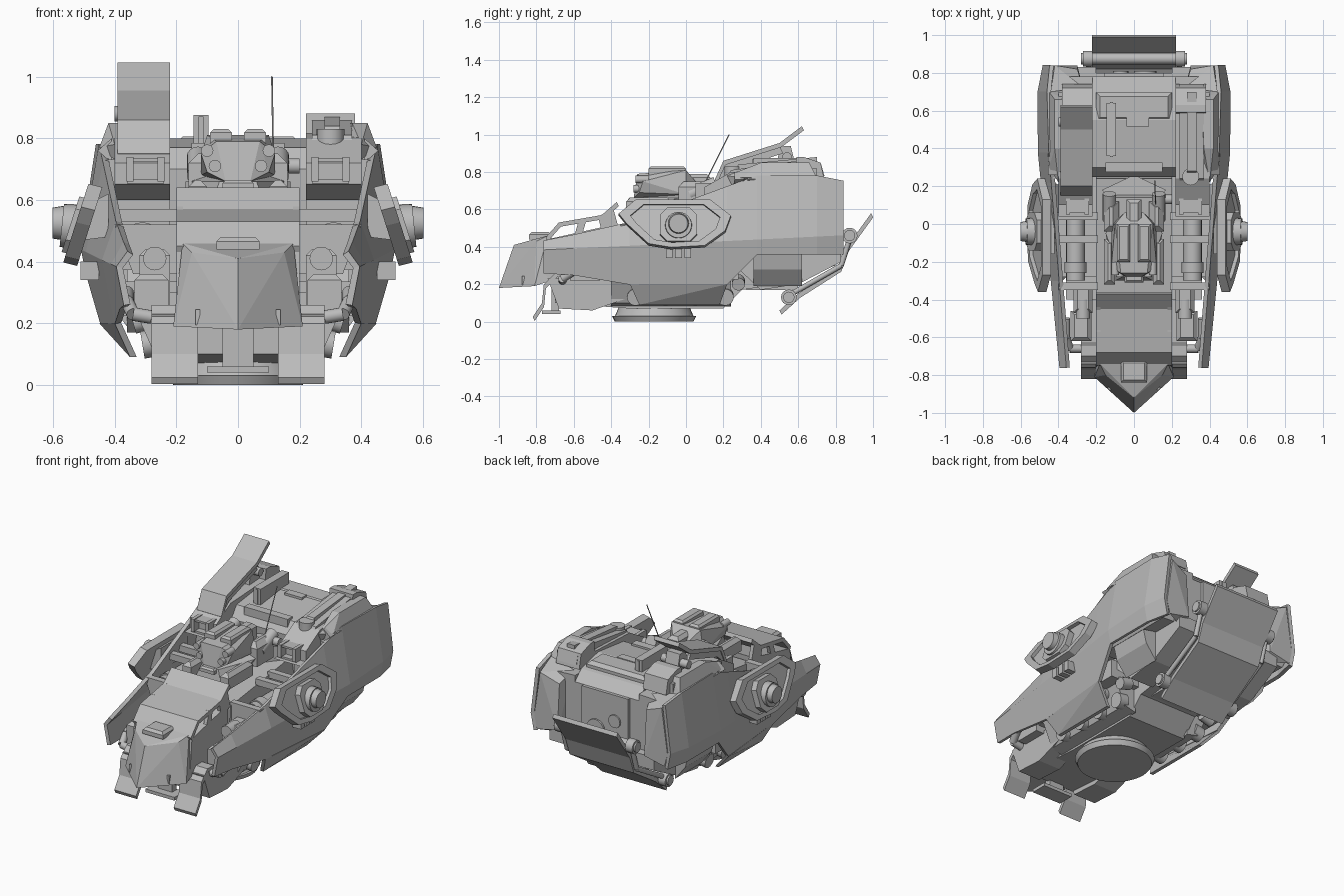
import bpy, bmesh
from mathutils import Vector

cube = bpy.data.objects.get("Cube")
if cube:
    bpy.data.objects.remove(cube)

SHADE = (.5, .5, .5, 1)
grey = bpy.data.materials.new("plain grey")
grey.use_nodes = True
grey.diffuse_color = SHADE
grey.node_tree.nodes["Principled BSDF"].inputs["Base Color"].default_value = SHADE

LEFT, RIGHT = 1, -1
SIDES = (LEFT, RIGHT)
HALF = .2     # half width of the central hull
SHEET = .022  # armour sheet thickness


def finish(name, bm):
    bmesh.ops.recalc_face_normals(bm, faces=bm.faces)
    mesh = bpy.data.meshes.new(name)
    bm.to_mesh(mesh)
    bm.free()
    mesh.materials.append(grey)
    part = bpy.data.objects.new(name, mesh)
    bpy.context.collection.objects.link(part)
    return part


def hull(name, points, side=LEFT):
    """Convex block around points, mirrored for the right side."""
    bm = bmesh.new()
    verts = [bm.verts.new((x * side, y, z)) for x, y, z in points]
    result = bmesh.ops.convex_hull(bm, input=verts)
    spare = {v for v in result["geom_interior"] + result["geom_unused"]
             if isinstance(v, bmesh.types.BMVert)}
    bmesh.ops.delete(bm, geom=list(spare), context='VERTS')
    bmesh.ops.dissolve_limit(bm, angle_limit=.02, verts=bm.verts, edges=bm.edges)
    return finish(name, bm)


def sym(points):
    return points + [(-x, y, z) for x, y, z in points]


def box(name, at, size, side=LEFT, taper=0):
    """Box around a centre point, with its top edges drawn in by taper."""
    points = []
    for i in SIDES:
        for j in SIDES:
            x, y, z = (size[0] / 2, size[1] / 2, size[2] / 2)
            points += [(at[0] + i * x, at[1] + j * y, at[2] + h) for h in (-z, z - taper)]
            points.append((at[0] + i * (x - taper), at[1] + j * (y - taper), at[2] + z))
    return hull(name, points, side)


def extrude(name, points, offset):
    bm = bmesh.new()
    face = bm.faces.new([bm.verts.new(p) for p in points])
    result = bmesh.ops.extrude_face_region(bm, geom=[face])
    moved = [v for v in result["geom"] if isinstance(v, bmesh.types.BMVert)]
    bmesh.ops.translate(bm, vec=offset, verts=moved)
    return finish(name, bm)


def across(name, profile, start, end, side=LEFT):
    """Side profile of (y, z) points run across x."""
    return extrude(name, [(start * side, y, z) for y, z in profile], ((end - start) * side, 0, 0))


def along(name, section, start, end, side=LEFT):
    """Cross-section of (x, z) points run along y."""
    return extrude(name, [(x * side, start, z) for x, z in section], (0, end - start, 0))


def bent_sheet(name, path, start, end, side=LEFT):
    under = [(y + SHEET / 2, z - SHEET) for y, z in reversed(path)]
    return across(name, path + under, start, end, side)


def rod(name, start, end, radius, side=LEFT, tip=None, sides=16):
    """Cylinder between two points, tapering to the tip radius."""
    a, b = [Vector((p[0] * side, p[1], p[2])) for p in (start, end)]
    bm = bmesh.new()
    bmesh.ops.create_cone(bm, cap_ends=True, segments=sides, radius1=radius,
                          radius2=tip or radius, depth=(b - a).length)
    bmesh.ops.rotate(bm, verts=bm.verts, matrix=(b - a).to_track_quat('Z', 'Y').to_matrix())
    bmesh.ops.translate(bm, verts=bm.verts, vec=(a + b) / 2)
    part = finish(name, bm)
    for face in part.data.polygons:
        face.use_smooth = len(face.vertices) == 4
    return part


def pipe(name, points, radius, side):
    for start, end in zip(points, points[1:]):
        rod(name, start, end, radius, side)


# Hover base disc and lower hull
rod("base_disc", (0, -.17, 0), (0, -.17, .03), .21, tip=.225, sides=40)
rod("base_ring", (0, -.17, .03), (0, -.17, .1), .21, tip=.18, sides=40)
across("lower_hull", [(-.7, .1), (-.3, .07), (.2, .07), (.3, .17), (.5, .2),
                      (.8, .3), (.8, .4), (-.4, .4), (-.7, .26)], -HALF, HALF)
box("belly_vent", at=(0, .46, .23), size=(.28, .28, .12))

# Nose wedge with its ridge and intake
hull("nose", sym([(0, -1, .18), (0, -.92, .41), (.21, -.81, .19), (.15, -.8, .43),
                  (.18, -.74, .46), (HALF, -.72, .22)]))
box("nose_intake", at=(0, -.78, .46), size=(.14, .12, .04), taper=.015)
box("front_recess_post", at=(0, -.7, .12), size=(.1, .04, .16))
box("front_recess_sill", at=(0, -.72, .05), size=(.2, .1, .02))

# Front body and raised bonnet
across("front_body", [(-.76, .22), (-.74, .44), (-.38, .52), (-.4, .2)], -HALF, HALF)
bent_sheet("bonnet_roof", [(-.75, .45), (-.68, .53), (-.45, .57), (-.37, .64)], -HALF, HALF)
for side in SIDES:
    across("bonnet_post", [(-.6, .45), (-.57, .55), (-.53, .55), (-.56, .45)], HALF - SHEET, HALF, side)
    across("bonnet_cheek", [(-.45, .48), (-.47, .56), (-.39, .61), (-.36, .5)], HALF - SHEET, HALF, side)
    box("nose_slot", at=(.13, -.87, .22), size=(.015, .015, .05), side=side)

# Cockpit tub, rear hull and its deck
across("cockpit_tub", [(-.38, .3), (-.36, .5), (.24, .58), (.3, .3)], -HALF, HALF)
hull("cockpit_peak", sym([(x, y, z) for x, y in ((0, .26), (.17, .18), (.1, .12)) for z in (.55, .66)]))
across("rear_hull", [(.27, .3), (.25, .7), (.3, .77), (.55, .8), (.72, .76),
                     (.78, .7), (.78, .3), (.5, .2)], -.22, .22)
box("deck_panel", at=(0, .3, .76), size=(.3, .05, .05))
box("deck_hatch", at=(.02, .54, .79), size=(.12, .05, .04))
box("deck_rear_step", at=(0, .62, .78), size=(.4, .15, .05), taper=.02)
box("deck_fin", at=(-.12, .5, .81), size=(.05, .28, .13))
box("deck_fin_core", at=(-.12, .5, .82), size=(.015, .29, .1))
box("rear_door", at=(0, .78, .5), size=(.32, .04, .4))
rod("large_door_hatch", (.06, .79, .46), (.06, .81, .46), .06)
rod("small_door_hatch", (-.07, .79, .54), (-.07, .81, .54), .04)

# Folding rear ramp with rollers and struts
bent_sheet("ramp", [(.5, .06), (.6, .15), (.82, .29), (.86, .4), (.99, .58)], -HALF - SHEET, HALF + SHEET)
for y, z in ((.875, .46), (.55, .13)):
    rod("ramp_roller", (-.28, y, z), (.28, y, z), .03)
    for side in SIDES:
        rod("roller_cap", (.22, y, z), (.27, y, z), .042, side)
for side in SIDES:
    pipe("ramp_strut", [(.24, .88, .46), (.24, .83, .3), (.24, .55, .14)], .014, side)


def armour_row(y, low):
    """Top edge, knuckle and low edge of the side armour at y."""
    rear = max(0, y - .7) / 5
    top = min(.78, max(.64 + .37 * y, .58 + .2 * y)) - rear
    knuckle = min(.5, .46 + .1 * y) - rear, .42 + .05 * y
    return [(min(.45, .41 + .08 * y) - rear / 2, top), knuckle,
            (knuckle[0] - (knuckle[1] - low) / 5, low)]


for side in SIDES:
    # Side armour sheet and its skirt
    bm = bmesh.new()
    rows = [[bm.verts.new((x * side, y, z)) for x, z in armour_row(y, low)]
            for y, low in ((-.76, .26), (-.6, .25), (-.3, .2), (.22, .2), (.38, .36), (.7, .36), (.84, .36))]
    for a, b in zip(rows, rows[1:]):
        for i in range(2):
            bm.faces.new((a[i], a[i + 1], b[i + 1], b[i]))
    armour = finish("side_armour", bm)
    thick = armour.modifiers.new("thickness", 'SOLIDIFY')
    thick.thickness = SHEET
    thick.offset = 0
    hull("armour_skirt", [(x + inset, y, z) for inset in (0, -SHEET)
                          for x, y, z in ((.4, -.3, .2), (.45, .22, .2), (.35, -.25, .09), (.35, .18, .09))], side)

    # Rear shoulder, corner guard and underbelly
    along("rear_shoulder", [(.22, .74), (.22, .38), (.44, .37), (.48, .45), (.43, .73)], .24, .78, side)
    hull("rear_corner_guard", [(.3, .84, .4), (.3, .82, .68), (.27, .72, .74), (.42, .84, .73),
                               (.46, .84, .45), (.44, .84, .37), (.28, .76, .36), (.44, .7, .77)], side)
    across("rear_underbelly", [(.26, .3), (.4, .17), (.6, .2), (.83, .32), (.83, .4), (.3, .4)],
           HALF, .36, side)
    along("underbelly_side", [(.36, .19), (.43, .28), (.45, .36), (.34, .38)], .36, .62, side)

    # Launcher pod with its slotted front, fairing and louvres
    across("pod_base", [(.1, .63), (.1, .72), (.24, .8), (.7, .82), (.7, .63)], .22, .4, side)
    across("pod_lip", [(.16, .6), (.04, .65), (.2, .66)], .22, .4, side)
    for x in (.25, .35):
        box("pod_slot_cheek", at=(x, .1, .7), size=(SHEET, .1, .08), side=side)
    for z in (.66, .73):
        box("pod_slot_bar", at=(.3, .1, z), size=(.12, .08, .012), side=side)
    hull("pod_fairing", [(.37, .4, .85), (.42, .4, .85), (.45, .3, .77), (.36, .2, .7), (.4, .22, .78),
                         (.42, .66, .85), (.36, .66, .85), (.45, .7, .77), (.36, .72, .7)], side)
    for i in range(6):
        start = .26 + i * .07
        along("armour_louvre", [(.41, .8), (.455, .76), (.41, .72)], start, start + .05, side)
    across("pod_rear_box", [(.58, .76), (.59, .88), (.63, .88), (.72, .85), (.74, .76)], .22, .38, side)

    # Tilted side shield: plate, frame, boss and hub
    def tilted(y, z, out):
        return (.455 + (.645 - z) * .32 + out, y, z + out / 4)

    def inner(y, z, scale):
        return (-.05 + (y + .05) * scale, .52 + (z - .52) * scale)

    oval = [(-.36, .57), (-.32, .52), (-.2, .41), (-.08, .39), (.1, .4), (.21, .48), (.24, .56), (.13, .645), (-.27, .645)]
    hull("shield_plate", [tilted(y, z, out) for y, z in oval for out in (-.015, .01)], side)
    for a, b in zip(oval, oval[1:] + oval[:1]):
        quad = [a, b, inner(*a, .8), inner(*b, .8)]
        hull("shield_frame", [tilted(y, z, out) for y, z in quad for out in (0, .03)], side)
    boss = [(y, z) for y in (-.14, .06) for z in (.46, .56)] + [(y, z) for y in (-.1, .02) for z in (.42, .6)]
    hull("shield_boss", [tilted(y, z, out) for y, z in boss for out in (0, .045)], side)
    rod("shield_hub", tilted(-.04, .51, 0), tilted(-.04, .5, .07), .075, side, tip=.07, sides=24)
    rod("shield_hub_cap", tilted(-.04, .51, .06), tilted(-.04, .5, .1), .057, side, tip=.05, sides=24)
    for y in (-.09, -.04, .01):
        box("shield_clamp", at=(.48, y, .37), size=(.06, .035, .06), side=side)
    along("shield_brace", [(.42, .48), (.5, .47), (.46, .6), (.42, .62)], -.16, .1, side)
    for y in (-.08, .04):
        box("cross_beam", at=(.33, y, .55), size=(.28, .04, .04), side=side)

    # Mechanical bay between hull and armour
    along("bay_bulkhead", [(.19, .36), (.34, .36), (.4, .52), (.19, .52)], -.35, -.31, side)
    box("bay_floor", at=(.3, 0, .28), size=(.2, .56, .11), side=side)
    along("bay_lower", [(.19, .08), (.27, .1), (.36, .3), (.19, .3)], -.4, .24, side)
    rod("bay_cylinder", (.31, -.3, .47), (.31, .22, .47), .05, side)
    rod("bay_collar", (.31, -.26, .47), (.31, -.2, .47), .058, side)
    box("bay_block", at=(.28, -.54, .29), size=(.11, .16, .14), side=side, taper=.02)
    box("bay_rear_block", at=(.27, -.4, .35), size=(.1, .14, .18), side=side, taper=.02)
    rod("bay_port", (.27, -.4, .41), (.27, -.5, .41), .038, side)
    pipe("bay_pipe", [(.28, -.66, .22), (.34, -.66, .23), (.36, -.6, .27), (.36, -.5, .3)], SHEET, side)
    for i in range(4):
        y = -.27 + i * .16
        rod("under_thruster", (.25, y, .14), (.31, y, .13), .045, side)
        rod("under_damper", (.27, y + .07, .22), (.34, y + .07, HALF), .035, side)

    # Front foot flap and its leg
    bent_sheet("front_foot", [(-.82, .025), (-.77, .1), (-.76, .2), (-.7, .26), (-.64, .26)], .13, .28, side)
    across("front_leg", [(-.74, .23), (-.68, .07), (-.5, .06), (-.3, .13), (-.3, .24)], .13, .28, side)

    # Pilot shoulders, forearms and mask details
    rod("shoulder_tube", (.13, .02, .68), (.13, .16, .74), .036, side)
    box("shoulder_guard", at=(.12, .04, .68), size=(.08, .16, .14), side=side, taper=.03)
    box("forearm_guard", at=(.13, -.2, .62), size=(.06, .24, .09), side=side, taper=SHEET)
    box("crest_prong", at=(.055, -.1, .79), size=(.07, .2, .08), side=side, taper=.012)
    rod("mask_lens", (.075, -.24, .71), (.075, -.28, .71), .02, side)
    rod("brow_lens", (.1, -.2, .76), (.1, -.27, .76), .02, side)

# Pilot torso, mask and back plates
hull("head_mask", sym([(.04, -.28, .66), (.1, -.25, .69), (.12, -.23, .75), (.07, -.26, .79),
                       (.1, 0, .81), (.12, 0, .68), (.05, .06, .74)]))
hull("torso", sym([(.1, -.3, .55), (.06, -.28, .66), (.15, -.05, .66), (.1, .14, .7), (.08, .18, .58)]))
box("back_spine", at=(0, .02, .74), size=(.08, .22, .1), taper=.02)
box("chin_plate", at=(0, -.28, .65), size=(.1, .06, .03), taper=.01)

# Antenna and its mount
rod("antenna", (.115, .08, .7), (.11, .23, 1), .003, sides=6)
rod("antenna_mount", (.1, .13, .71), (HALF, .13, .71), .025)

# Raised launcher lid on the right
bent_sheet("raised_lid", [(.15, .75), (.2, .86), (.5, .955), (.62, 1.045)], -.39, -.22)
for x in (.23, .37):
    across("lid_cheek", [(.17, .75), (.21, .85), (.5, .94), (.52, .9), (.24, .81)], x, x + .015, RIGHT)
rod("lid_hinge", (.22, .54, .88), (.4, .54, .88), .025, RIGHT)
across("lid_arm", [(.48, .78), (.5, .94), (.56, .94), (.6, .78)], .26, .35, RIGHT)

# Closed launcher cover on the left
across("closed_lid", [(.2, .74), (.24, .81), (.6, .86), (.72, .85), (.74, .78)], .24, .37)
across("lid_rail", [(.26, .81), (.28, .84), (.7, .88), (.7, .85)], .28, .33)
rod("lid_knob", (.3, .25, .78), (.3, .25, .83), .045)
